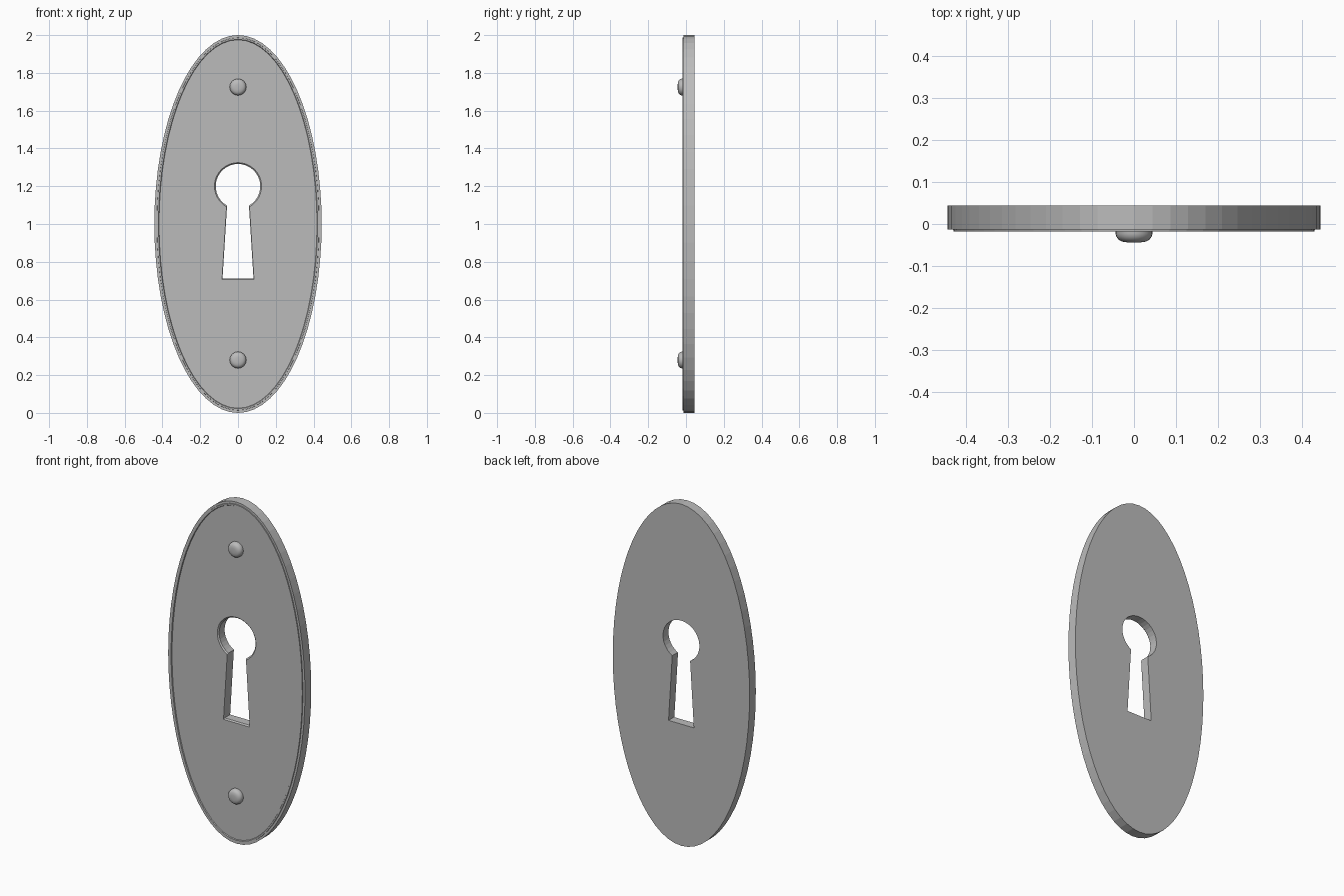
import bpy, bmesh, math

if "Cube" in bpy.data.objects:
    bpy.data.objects.remove(bpy.data.objects["Cube"])

metal = bpy.data.materials.new("grey_metal")
metal.diffuse_color = (0.5, 0.5, 0.5, 1)
metal.use_nodes = True
metal.node_tree.nodes["Principled BSDF"].inputs["Base Color"].default_value = metal.diffuse_color

A, B, CZ = 0.443, 1.0, 1.0      # oval half width, half height, centre height
FRONT, BACK = -0.013, 0.0445
SEG = 64


def oval(inset, y):
    return [((A - inset) * math.cos(t), y, CZ + (B - inset) * math.sin(t))
            for t in (2 * math.pi * i / SEG for i in range(SEG))]


def keyhole(grow, y):
    """Round top with a flared slot below it."""
    r, w = 0.118 + grow, 0.058 + grow * 0.4
    a = math.asin(w / r)
    n = 28
    pts = []
    for i in range(n + 1):
        t = -math.pi / 2 + a + (2 * math.pi - 2 * a) * i / n
        pts.append((r * math.cos(t), y, 1.2 + r * math.sin(t)))
    bottom = 0.712 - grow
    return pts + [(-0.082 - grow * 0.4, y, bottom), (0.082 + grow * 0.4, y, bottom)]


def add_loop(bm, pts):
    return [bm.verts.new(p) for p in pts]


def skin(bm, loops):
    for p, q in zip(loops, loops[1:]):
        n = len(p)
        for i in range(n):
            j = (i + 1) % n
            bm.faces.new((p[i], p[j], q[j], q[i]))


def loop_edges(bm, loop):
    return [bm.edges.get((loop[i], loop[(i + 1) % len(loop)])) for i in range(len(loop))]


def finish(bm, name, angle=None):
    bmesh.ops.recalc_face_normals(bm, faces=bm.faces[:])
    me = bpy.data.meshes.new(name)
    bm.to_mesh(me)
    bm.free()
    me.materials.append(metal)
    ob = bpy.data.objects.new(name, me)
    bpy.context.collection.objects.link(ob)
    if angle:
        bpy.ops.object.select_all(action='DESELECT')
        ob.select_set(True)
        bpy.context.view_layer.objects.active = ob
        bpy.ops.object.shade_smooth_by_angle(angle=math.radians(angle))
    return ob


# Oval plate with a keyhole whose front edge is chamfered
bm = bmesh.new()
outer = [add_loop(bm, oval(0, y)) for y in (FRONT, BACK)]
hole = [add_loop(bm, keyhole(g, y)) for g, y in ((0.007, FRONT), (0, FRONT + 0.007), (0, BACK))]
skin(bm, outer)
skin(bm, hole)
for o, h, ny in ((outer[0], hole[0], -1), (outer[1], hole[-1], 1)):
    bmesh.ops.triangle_fill(bm, use_beauty=True, use_dissolve=False, normal=(0, ny, 0),
                            edges=loop_edges(bm, o) + loop_edges(bm, h))
finish(bm, "oval_plate")

# Thin raised rim just inside the plate edge
bm = bmesh.new()
section = ((0.013, FRONT + 0.002), (0.014, -0.018), (0.022, -0.018), (0.026, FRONT + 0.002))
loops = [add_loop(bm, oval(i, y)) for i, y in section]
skin(bm, loops + loops[:1])
finish(bm, "raised_rim")

# Domed rivets above and below the keyhole
profile = ((0.044, FRONT + 0.004), (0.044, -0.023), (0.042, -0.030),
           (0.037, -0.037), (0.028, -0.042), (0.014, -0.044))
for name, z in (("top_rivet", 1.725), ("bottom_rivet", 0.28)):
    bm = bmesh.new()
    loops = [add_loop(bm, [(r * math.cos(t), y, z + r * math.sin(t))
                           for t in (2 * math.pi * i / 24 for i in range(24))])
             for r, y in profile]
    skin(bm, loops)
    bm.faces.new(loops[0])
    bm.faces.new(loops[-1])
    finish(bm, name, 35)
